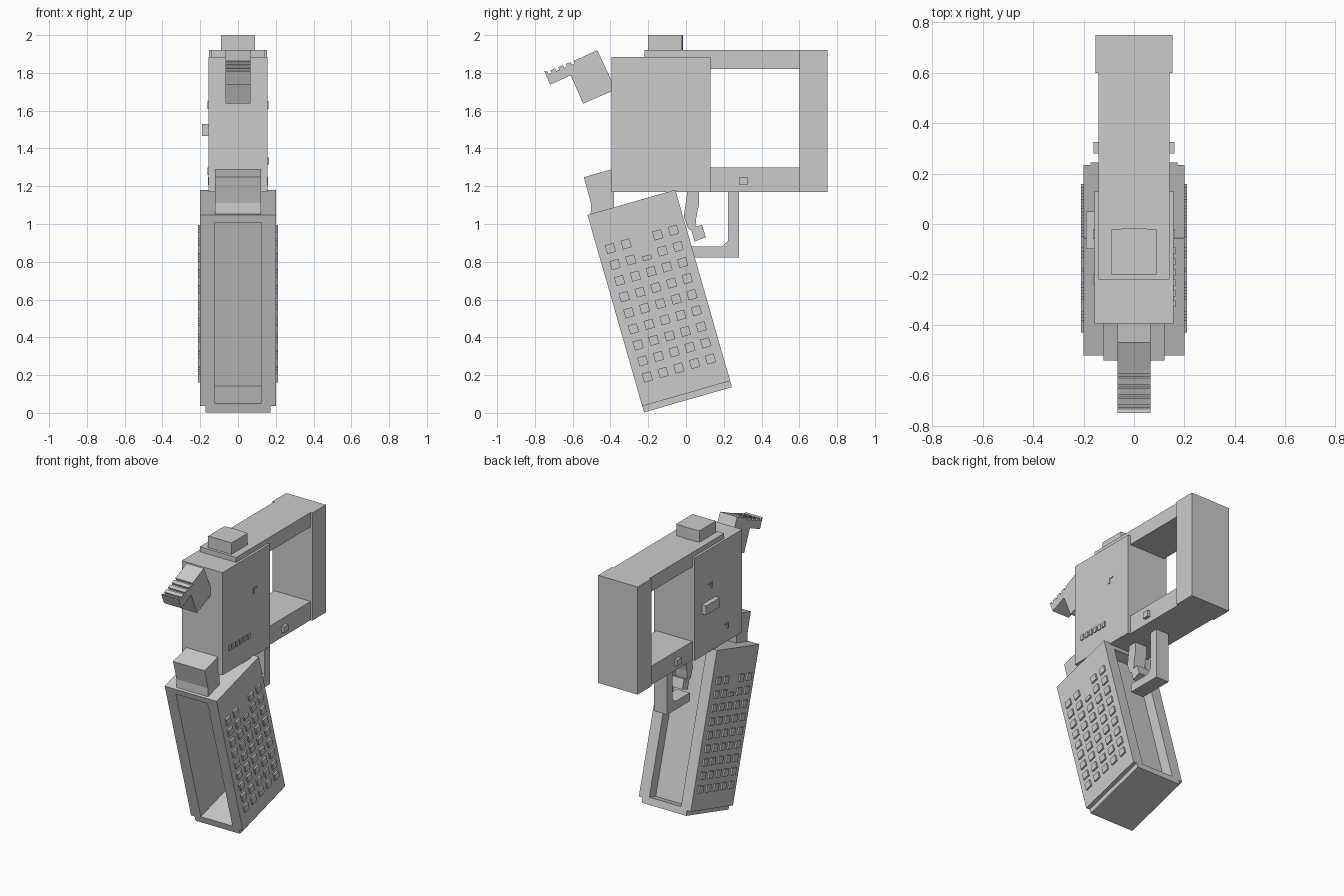
import bpy, math

mat = bpy.data.materials.new("plain grey")
mat.diffuse_color = (0.6, 0.6, 0.6, 1)


def add_mesh(name, verts, faces):
    me = bpy.data.meshes.new(name)
    me.from_pydata(verts, [], faces)
    me.materials.append(mat)
    ob = bpy.data.objects.new(name, me)
    bpy.context.collection.objects.link(ob)
    return ob


def side_prism(name, profile, x0, x1):
    """Extrude a counter-clockwise (y, z) profile from x0 to x1."""
    n = len(profile)
    verts = [(x, y, z) for x in (x0, x1) for y, z in profile]
    faces = [tuple(range(n - 1, -1, -1)), tuple(range(n, 2 * n))]
    faces += [(i, (i + 1) % n, n + (i + 1) % n, n + i) for i in range(n)]
    return add_mesh(name, verts, faces)


def box(name, x0, x1, y0, y1, z0, z1):
    return side_prism(name, [(y0, z0), (y1, z0), (y1, z1), (y0, z1)], x0, x1)


# Grip space: u runs across the grip, v runs up along it
TILT = math.radians(16)
CO, SI = math.cos(TILT), math.sin(TILT)


def tilted(u, v):
    return (-0.222 + u * CO - v * SI, 0.003 + u * SI + v * CO)


def grip_box(name, x0, x1, u0, u1, v0, v1):
    return side_prism(name, [tilted(*p) for p in
                             ((u0, v0), (u1, v0), (u1, v1), (u0, v1))], x0, x1)


# Main housing
box("housing", -0.157, 0.157, -0.395, 0.13, 1.17, 1.885)

# Rear frame: top rail, lower rail and end block
box("top_rail_front", -0.14, 0.14, -0.22, 0.13, 1.885, 1.92)
box("top_rail", -0.14, 0.14, 0.13, 0.60, 1.82, 1.92)
box("lower_rail", -0.14, 0.14, 0.13, 0.60, 1.17, 1.30)
box("end_block", -0.153, 0.153, 0.60, 0.75, 1.17, 1.92)

# Sight with a slightly pointed rear edge
out = [(-0.09, -0.20), (0.09, -0.20), (0.09, -0.022), (0, -0.015), (-0.09, -0.022)]
add_mesh("sight", [(x, y, z) for z in (1.92, 2.0) for x, y in out],
         [(4, 3, 2, 1, 0), (5, 6, 7, 8, 9)] +
         [(i, (i + 1) % 5, 5 + (i + 1) % 5, 5 + i) for i in range(5)])

# Hammer with a ribbed spur
hammer = [(-0.75, 1.81), (-0.72, 1.738), (-0.61, 1.787), (-0.545, 1.637),
          (-0.395, 1.702), (-0.395, 1.76), (-0.47, 1.92), (-0.575, 1.872)]
for i in range(4):
    y, z = -0.595 - 0.041 * i, 1.864 - 0.0165 * i
    hammer += [(y, z), (y + 0.006, z - 0.014), (y - 0.010, z - 0.021), (y - 0.016, z - 0.007)]
side_prism("hammer", hammer, -0.066, 0.066)

# Tang at the top front of the grip
side_prism("tang", [(-0.505, 1.04), (-0.38, 1.08), (-0.38, 1.293),
                    (-0.541, 1.248), (-0.503, 1.11)], -0.122, 0.122)

# Grip: side panels, recessed core, floor, cap and base plate
W, L = 0.484, 1.087
for s, label in ((-1, "left"), (1, "right")):
    xa, xb = sorted((s * 0.122, s * 0.2))
    grip_box("grip_panel_" + label, xa, xb, 0, W, 0.034, L)
grip_box("grip_core", -0.122, 0.122, 0.34, 0.41, 0.034, L)
grip_box("grip_floor", -0.122, 0.122, 0, W, 0.034, 0.048)
grip_box("grip_cap", -0.122, 0.122, 0, W, 1.045, L)
grip_box("base_plate", -0.172, 0.172, 0, W, 0, 0.034)

# Grip studs on both sides
for s, label in ((-1, "left"), (1, "right")):
    xa, xb = sorted((s * 0.195, s * 0.211))
    for row in range(9):
        for col in range(5):
            if row == 8 and col == 2:
                continue
            u, v = 0.068 + 0.0868 * col, 0.175 + 0.0885 * row
            top = v + (0.0 if (row, col) == (7, 2) else 0.024)
            grip_box("stud_" + label, xa, xb, u - 0.024, u + 0.024, v - 0.024, top)

# Trigger
side_prism("trigger", [(-0.012, 1.04), (0.012, 0.975), (0.03, 0.965), (0.045, 0.907),
                       (0.105, 0.93), (0.085, 0.995), (0.05, 0.985), (0.055, 1.04),
                       (0.068, 1.10), (0.07, 1.175), (0.008, 1.175)], -0.045, 0.045)

# Trigger guard
side_prism("trigger_guard", [(0.03, 0.822), (0.28, 0.822), (0.28, 1.175), (0.222, 1.175),
                             (0.222, 0.912), (0.19, 0.88), (0.03, 0.88)], -0.05, 0.05)

# Cross pin, side button and small raised housing details
box("cross_pin", -0.16, 0.16, 0.28, 0.325, 1.207, 1.25)
box("side_button", -0.19, -0.15, -0.10, 0.05, 1.465, 1.53)
for i in range(6):
    y = -0.33 + 0.042 * i
    box("housing_rib", 0.15, 0.164, y, y + 0.026, 1.315, 1.352)
for s, y, z in ((-1, -0.06, 1.63), (1, -0.06, 1.63), (-1, -0.24, 1.28)):
    xa, xb = sorted((s * 0.15, s * 0.162))
    box("housing_catch", xa, xb, y, y + 0.01, z - 0.02, z + 0.02)
    box("housing_catch", xa, xb, y + 0.01, y + 0.04, z + 0.012, z + 0.02)
